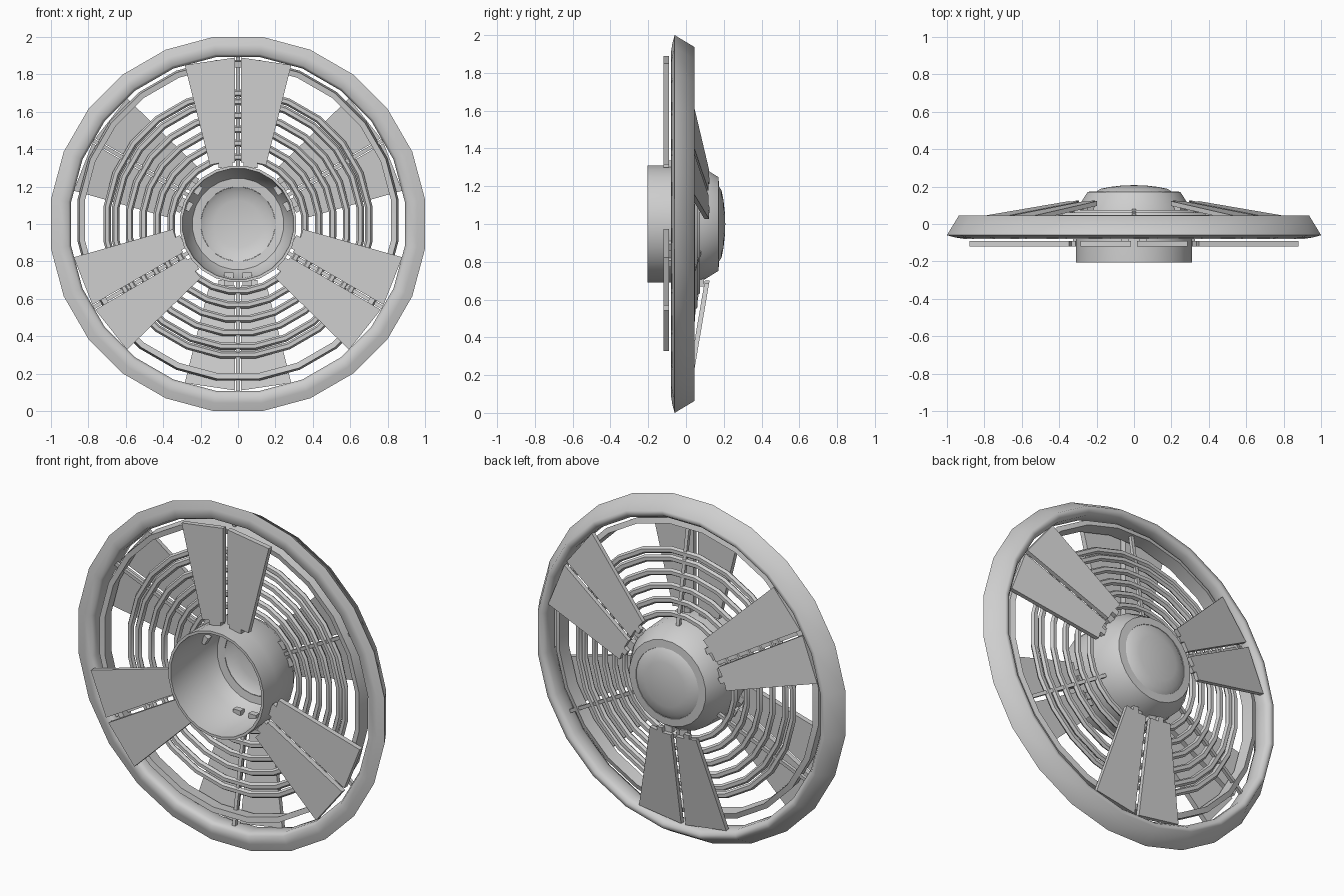
import bpy, bmesh, math
from mathutils import Matrix, Vector

if "Cube" in bpy.data.objects:
    bpy.data.objects.remove(bpy.data.objects["Cube"])

SEG = 24
CENTRE = 1.0

grey = bpy.data.materials.new("light grey")
grey.diffuse_color = (0.62, 0.62, 0.62, 1)
grey.use_nodes = True
grey.node_tree.nodes["Principled BSDF"].inputs["Base Color"].default_value = grey.diffuse_color


def finish(name, bm, smooth=None):
    bmesh.ops.recalc_face_normals(bm, faces=bm.faces)
    me = bpy.data.meshes.new(name)
    bm.to_mesh(me)
    bm.free()
    me.materials.append(grey)
    ob = bpy.data.objects.new(name, me)
    bpy.context.collection.objects.link(ob)
    if smooth:
        bpy.ops.object.select_all(action='DESELECT')
        ob.select_set(True)
        bpy.context.view_layer.objects.active = ob
        bpy.ops.object.shade_smooth_by_angle(angle=math.radians(smooth))
    return ob


def lathe(name, profile, closed=True, smooth=35, lift=0.0):
    """Turn (radius, y) points around the y axis."""
    bm = bmesh.new()
    loops = []
    for r, y in profile:
        if r < 1e-5:
            loops.append([bm.verts.new((0, y, CENTRE + lift))] * SEG)
            continue
        ring = []
        for i in range(SEG):
            a = 2 * math.pi * (i + 0.5) / SEG
            ring.append(bm.verts.new((r * math.cos(a), y, CENTRE + lift + r * math.sin(a))))
        loops.append(ring)
    n = len(loops)
    for k in range(n if closed else n - 1):
        a, b = loops[k], loops[(k + 1) % n]
        for i in range(SEG):
            j = (i + 1) % SEG
            corners = list(dict.fromkeys([a[i], a[j], b[j], b[i]]))
            if len(corners) > 2:
                bm.faces.new(corners)
    return finish(name, bm, smooth)


def plate(name, outline, angle, depth, thick):
    """Slab from (across, radius) points; depth(radius) gives its front y."""
    bm = bmesh.new()
    turn = Matrix.Translation((0, 0, CENTRE)) @ Matrix.Rotation(math.radians(angle), 4, 'Y')
    front = [bm.verts.new(turn @ Vector((x, depth(r), r))) for x, r in outline]
    back = [bm.verts.new(turn @ Vector((x, depth(r) + thick, r))) for x, r in outline]
    bm.faces.new(front)
    bm.faces.new(back[::-1])
    n = len(outline)
    for i in range(n):
        j = (i + 1) % n
        bm.faces.new((front[i], front[j], back[j], back[i]))
    return finish(name, bm)


def slope(r):
    # back of the grille rises towards the hub
    return 0.128 - 0.17 * (r - 0.28)


# Outer rim
lathe("outer_rim", [(1.0087, -0.06), (0.965, -0.072), (0.915, -0.08), (0.90, -0.05),
                    (0.90, 0.02), (0.92, 0.045), (0.945, 0.045)], smooth=80)

# Concentric grille bars, stepping back towards the hub
for i, r in enumerate([0.36, 0.435, 0.51, 0.585, 0.66, 0.705]):
    y = slope(r) - 0.055
    lathe(f"grille_ring_{i + 1}", [(r - 0.02, y), (r - 0.01, y - 0.015), (r + 0.01, y - 0.015),
                                   (r + 0.02, y), (r + 0.01, y + 0.015), (r - 0.01, y + 0.015)])
lathe("grille_band", [(0.825, -0.075), (0.855, -0.08), (0.865, -0.01), (0.835, 0.0)], lift=0.02)

# Hub: front collar, back cone and domed cap as a thin shell
lathe("hub_shell", [(0.313, -0.205), (0.313, -0.08), (0.305, 0.085), (0.25, 0.172), (0.205, 0.175),
                    (0.20, 0.16), (0.245, 0.155), (0.29, 0.08), (0.298, -0.205)])
dome = [(0.205, 0.172), (0.18, 0.188), (0.13, 0.198), (0.07, 0.205), (0, 0.208)]
lathe("hub_dome", dome + [(r * 0.97, y - 0.01) for r, y in dome[::-1]], closed=False)

# Paired blades: three flat ones in front, three sloped ones behind
blade = [(0.015, 0.33), (0.07, 0.33), (0.07, 0.30), (0.105, 0.30), (0.105, 0.325),
         (0.15, 0.315), (0.285, 0.85), (0.015, 0.89)]
for k in range(6):
    angle = 60 * k
    is_front = k % 2 == 0
    label = "front" if is_front else "back"
    for side in (-1, 1):
        outline = [(x * side, r) for x, r in blade]
        if is_front:
            plate(f"front_blade_{k}", outline, angle, lambda r: -0.12, 0.03)
        else:
            plate(f"back_blade_{k}", outline, angle, lambda r: slope(r) - 0.025, 0.025)
    # Spoke that ties the grille bars together in the gap between blades
    plate(f"{label}_spoke_{k}", [(-0.01, 0.30), (0.01, 0.30), (0.01, 0.91), (-0.01, 0.91)], angle,
          lambda r: slope(r) - 0.065, 0.02)
    # Clips at the hub
    for x in (-0.05, 0.05):
        if is_front:
            plate(f"front_clip_{k}", [(x - 0.02, 0.30), (x + 0.02, 0.30), (x + 0.02, 0.335),
                                      (x - 0.02, 0.335)], angle, lambda r: -0.12, 0.04)
        else:
            plate(f"back_clip_{k}", [(x - 0.025, 0.26), (x + 0.025, 0.26), (x + 0.025, 0.33),
                                     (x - 0.025, 0.33)], angle, lambda r: 0.06, 0.035)
